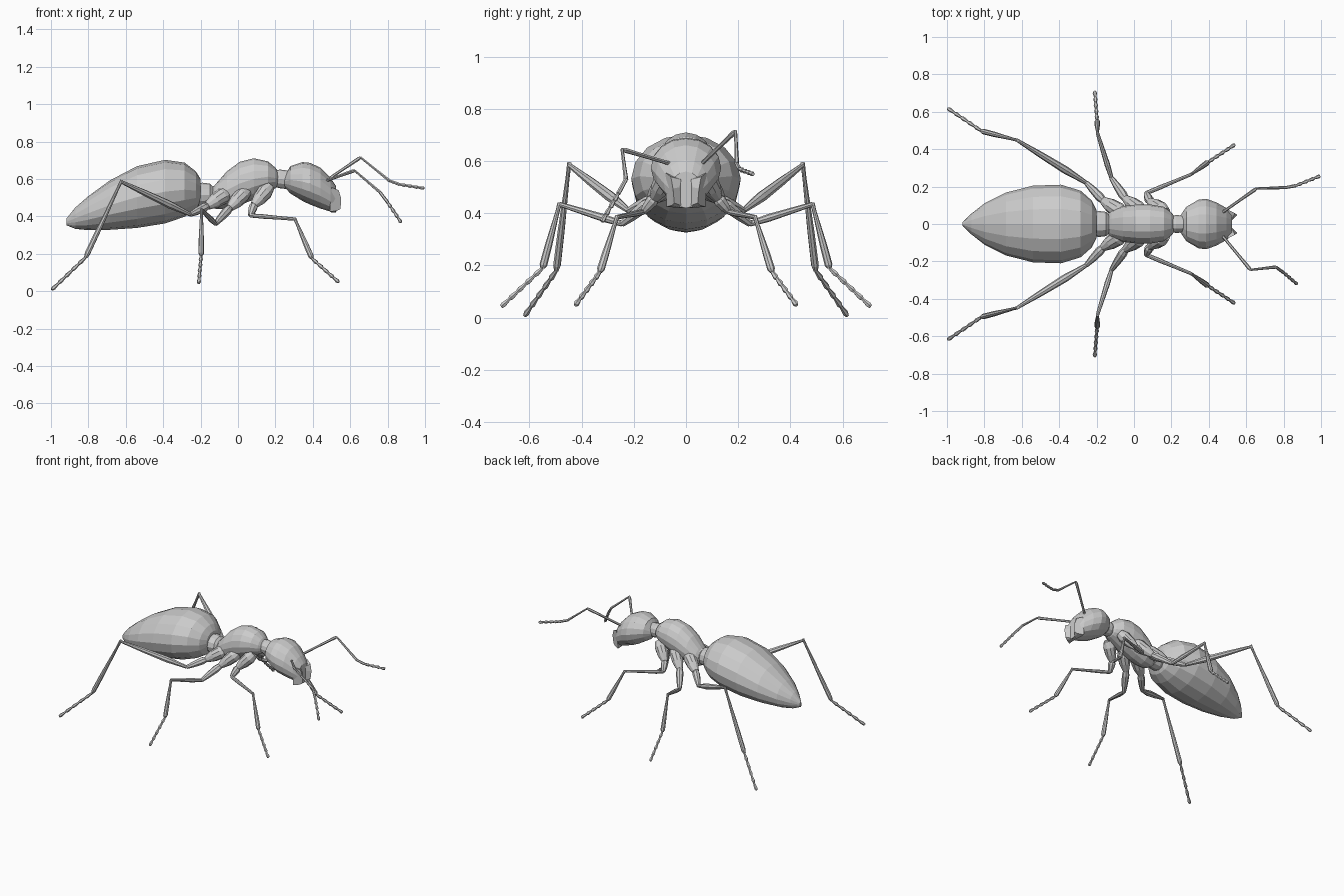
import bpy, bmesh, math
from mathutils import Vector


def skin(name, rings):
    """Bridge a list of vertex rings and cap both ends."""
    bm = bmesh.new()
    loops = [[bm.verts.new(p) for p in r] for r in rings]
    n = len(loops[0])
    for a, b in zip(loops, loops[1:]):
        for i in range(n):
            j = (i + 1) % n
            bm.faces.new((a[i], a[j], b[j], b[i]))
    bm.faces.new(loops[0][::-1])
    bm.faces.new(loops[-1])
    bmesh.ops.recalc_face_normals(bm, faces=bm.faces)
    me = bpy.data.meshes.new(name)
    bm.to_mesh(me)
    bm.free()
    ob = bpy.data.objects.new(name, me)
    bpy.context.collection.objects.link(ob)
    return ob


def body(name, stations, sides=16, lean=0.0):
    """Stations are (x, bottom z, top z, half width)."""
    rings = []
    for x, lo, hi, w in stations:
        c, h = (lo + hi) / 2, (hi - lo) / 2
        ring = []
        for i in range(sides):
            a = 2 * math.pi * i / sides
            ring.append((x + lean * h * math.sin(a), w * math.cos(a), c + h * math.sin(a)))
        rings.append(ring)
    return skin(name, rings)


def limb(name, p, q, profile, sides=8):
    """Tapered rod from p to q; profile is (fraction, radius)."""
    p, q = Vector(p), Vector(q)
    d = q - p
    u = d.normalized().cross(Vector((0, 0, 1))).normalized()
    v = d.normalized().cross(u)
    rings = []
    for t, r in profile:
        rings.append([p + d * t + (u * math.cos(2 * math.pi * i / sides)
                      + v * math.sin(2 * math.pi * i / sides)) * r for i in range(sides)])
    return skin(name, rings)


def beads(p, q, r, n, name):
    """Row of small flared segments ending in a narrow tip."""
    p, q = Vector(p), Vector(q)
    for i in range(n):
        a, b = p.lerp(q, i / n), p.lerp(q, (i + 1) / n)
        limb(f"{name}_{i + 1}", a, b, [(0, r * .55), (.75, r), (1, r * .65)], 6)


# Abdomen
body("abdomen", [(-.917, .352, .388, .008), (-.87, .333, .447, .055), (-.80, .326, .508, .11),
                 (-.685, .328, .592, .168), (-.54, .338, .668, .205), (-.39, .362, .702, .21),
                 (-.285, .398, .687, .178), (-.225, .435, .64, .125), (-.20, .475, .60, .075)])
# Waist
body("waist", [(-.215, .455, .575, .06), (-.19, .45, .58, .07), (-.15, .455, .575, .065),
               (-.135, .47, .56, .05), (-.11, .45, .57, .06), (-.06, .45, .58, .06)], 12)
# Thorax
body("thorax", [(-.15, .455, .535, .04), (-.12, .44, .572, .075), (-.06, .44, .64, .095),
                (.01, .46, .692, .104), (.085, .49, .71, .105), (.16, .53, .694, .092),
                (.20, .55, .66, .062), (.22, .57, .63, .035)])
# Neck
body("neck", [(.19, .56, .645, .04), (.225, .55, .65, .048), (.265, .545, .645, .045)], 12)
# Head
body("head", [(.245, .56, .61, .04), (.28, .522, .668, .092), (.345, .482, .69, .13),
              (.385, .463, .686, .135), (.44, .442, .661, .116), (.495, .425, .605, .085),
              (.525, .42, .56, .06)])
# Jaws
for s, side in ((-1, "right"), (1, "left")):
    skin(f"{side}_jaw", [
        [(.50, s * .02, .535), (.50, s * .078, .555), (.49, s * .075, .425), (.50, s * .012, .42)],
        [(.525, s * .02, .53), (.538, s * .058, .54), (.53, s * .055, .43), (.515, s * .012, .42)],
        [(.53, s * .025, .50), (.552, s * .05, .495), (.548, s * .045, .44), (.525, s * .02, .43)]])

# Legs: hip, hip end, second joint, knee, ankle, toe
LEGS = {
    "front": ([(.17, .06, .56), (.085, .12, .46), (.065, .165, .405), (.305, .265, .385),
               (.395, .33, .175), (.538, .424, .048)], .042, .012),
    "middle": ([(.05, .06, .54), (-.045, .135, .445), (-.12, .245, .36), (-.195, .485, .435),
                (-.197, .55, .19), (-.21, .708, .042)], .042, .015),
    "rear": ([(-.05, .05, .53), (-.165, .125, .455), (-.255, .22, .41), (-.625, .448, .585),
              (-.815, .497, .18), (-.995, .618, .008)], .044, .021),
}
for leg, (pts, hip, thigh) in LEGS.items():
    for s, side in ((-1, "right"), (1, "left")):
        P = [Vector((x, y * s, z)) for x, y, z in pts]
        n = f"{leg}_{side}"
        limb(n + "_hip", P[0], P[1], [(0, hip * .7), (.3, hip), (.65, hip * .88), (1, hip * .5)], 10)
        limb(n + "_hip_link", P[1], P[2], [(-.1, .016), (.2, .025), (.65, .02), (1, .013)])
        limb(n + "_thigh", P[2], P[3], [(0, .011), (.3, thigh), (.65, thigh * .8), (1, .009)])
        limb(n + "_shin", P[3], P[4], [(-.02, .009), (.12, .008), (.65, .014), (.95, .015), (1, .009)])
        beads(P[4], P[5], .0115, 5, n + "_foot")

# Feelers, each with its own pose
FEELERS = {
    "left": [(.47, .06, .59), (.655, .19, .715), (.81, .195, .59), (.865, .205, .57), (.995, .257, .55)],
    "right": [(.47, -.06, .59), (.623, -.245, .645), (.758, -.23, .53), (.80, -.26, .475), (.872, -.322, .368)],
}
for side, pts in FEELERS.items():
    limb(f"{side}_feeler_base", pts[0], pts[1], [(0, .008), (.5, .008), (.95, .01), (1, .006)], 6)
    limb(f"{side}_feeler_middle", pts[1], pts[2], [(0, .006), (.5, .007), (1, .009)], 6)
    limb(f"{side}_feeler_bend", pts[2], pts[3], [(0, .008), (1, .009)], 6)
    beads(pts[3], pts[4], .0105, 4, f"{side}_feeler_tip")
